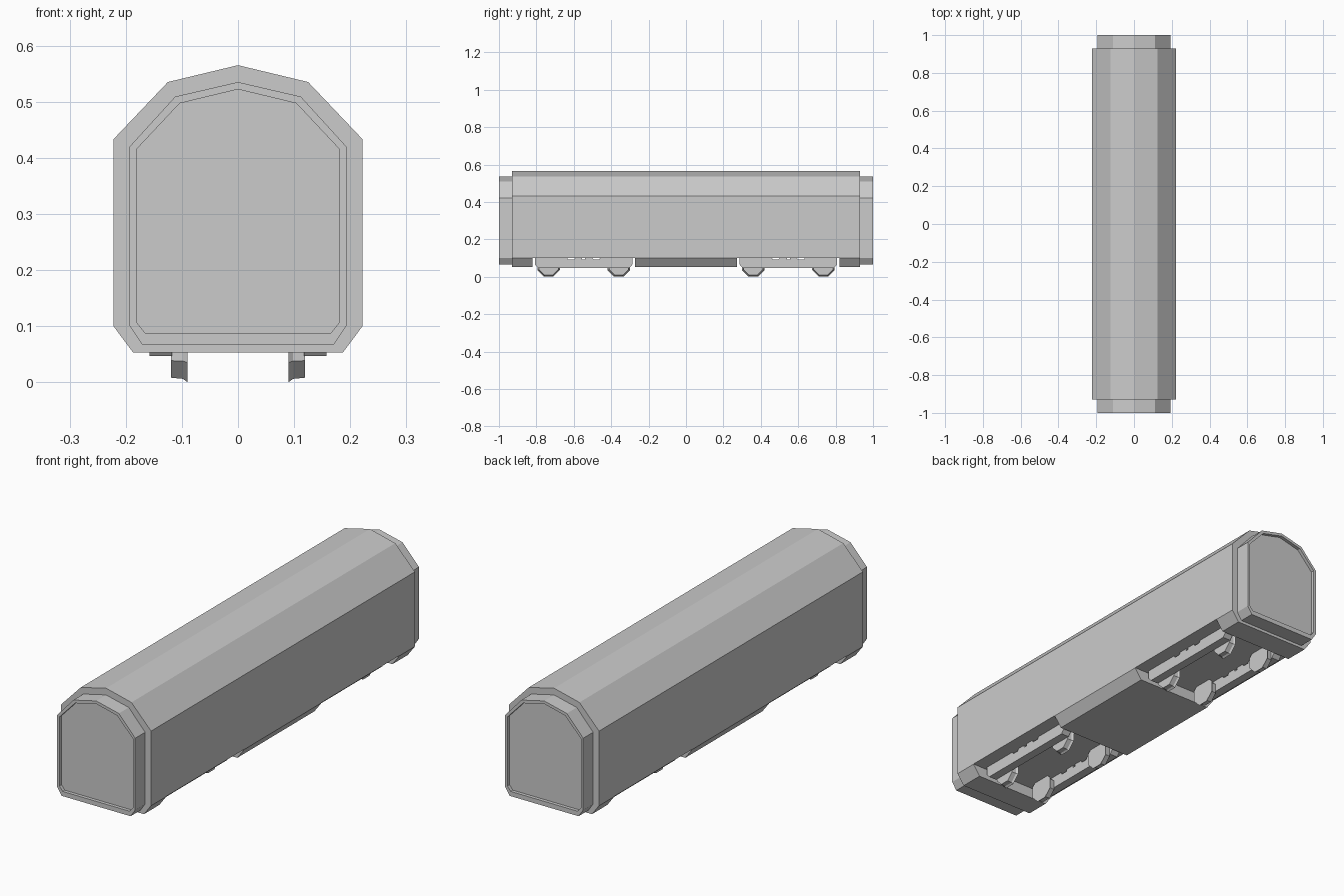
import bpy, bmesh, math

if "Cube" in bpy.data.objects:
    bpy.data.objects.remove(bpy.data.objects["Cube"])


def make_object(name, bm):
    bmesh.ops.recalc_face_normals(bm, faces=bm.faces[:])
    mesh = bpy.data.meshes.new(name)
    bm.to_mesh(mesh)
    bm.free()
    ob = bpy.data.objects.new(name, mesh)
    bpy.context.collection.objects.link(ob)
    return ob


def loft(bm, rings, caps=True):
    """Skin a series of equal-length point rings and cap the ends."""
    vs = [[bm.verts.new(p) for p in ring] for ring in rings]
    n = len(vs[0])
    for a, b in zip(vs, vs[1:]):
        for i in range(n):
            j = (i + 1) % n
            bm.faces.new((a[i], a[j], b[j], b[i]))
    if caps:
        bm.faces.new(vs[0])
        bm.faces.new(vs[-1])


def section(half, y):
    """Full symmetric cross-section from its right half (first point on x = 0)."""
    full = half + [(-x, z) for x, z in reversed(half[1:])]
    return [(x, y, z) for x, z in full]


# Carriage body
BODY = [(0, 0.565), (0.125, 0.535), (0.222, 0.433), (0.222, 0.10), (0.187, 0.053)]
bm = bmesh.new()
loft(bm, [section(BODY, -0.93), section(BODY, 0.93)])
body = make_object("carriage_body", bm)

# Bogie recesses cut into the underside
for s in (-1, 1):
    bm = bmesh.new()
    bmesh.ops.create_cube(bm, size=1)
    for v in bm.verts:
        v.co.x *= 1.0
        v.co.y = v.co.y * 0.55 + s * 0.547
        v.co.z = v.co.z * 0.2 + 0.001
    cutter = make_object("recess_cutter", bm)
    cutter.hide_render = True
    cutter.hide_set(True)
    mod = body.modifiers.new("bogie_recess", 'BOOLEAN')
    mod.operation = 'DIFFERENCE'
    mod.solver = 'EXACT'
    mod.object = cutter

# End gangways with a recessed door panel
OUTER = [(0, 0.535), (0.112, 0.509), (0.193, 0.42), (0.193, 0.10), (0.17, 0.066)]
INNER = [(0, 0.522), (0.104, 0.497), (0.181, 0.415), (0.181, 0.107), (0.165, 0.087)]
for s, label in ((-1, "front"), (1, "back")):
    bm = bmesh.new()
    loft(bm, [section(OUTER, s * 0.925), section(OUTER, s * 1.0),
              section(INNER, s * 1.0), section(INNER, s * 0.985)])
    make_object(label + "_gangway", bm)

# Bogie side frame outline (y from bogie centre, z), notched along the top
FRAME = [(-0.26, 0.065), (-0.245, 0.047), (0.245, 0.047), (0.26, 0.065),
         (0.26, 0.102), (0.09, 0.102), (0.082, 0.091), (0.053, 0.091), (0.045, 0.102),
         (0.008, 0.102), (0.008, 0.091), (-0.008, 0.091), (-0.008, 0.102),
         (-0.045, 0.102), (-0.053, 0.091), (-0.082, 0.091), (-0.09, 0.102),
         (-0.26, 0.102)]


def wheel_ring(x, apothem, y):
    r = apothem / math.cos(math.pi / 8)
    angles = [math.pi / 8 + k * math.pi / 4 for k in range(8)]
    return [(x, y + r * math.cos(a), 0.06 + r * math.sin(a)) for a in angles]


# Two bogies, each with paired side frames and eight-sided flanged wheels
for end, label in ((-1, "front"), (1, "back")):
    yc = end * 0.547
    for side, hand in ((-1, "left"), (1, "right")):
        bm = bmesh.new()
        loft(bm, [[(side * x, yc + y, z) for y, z in FRAME] for x in (0.118, 0.158)])
        make_object(f"{label}_{hand}_bogie_frame", bm)
        for k, dy in enumerate((-0.188, 0.188)):
            bm = bmesh.new()
            loft(bm, [wheel_ring(side * x, a, yc + dy)
                      for x, a in ((0.09, 0.06), (0.098, 0.054), (0.119, 0.052))])
            make_object(f"{label}_{hand}_wheel_{k + 1}", bm)
